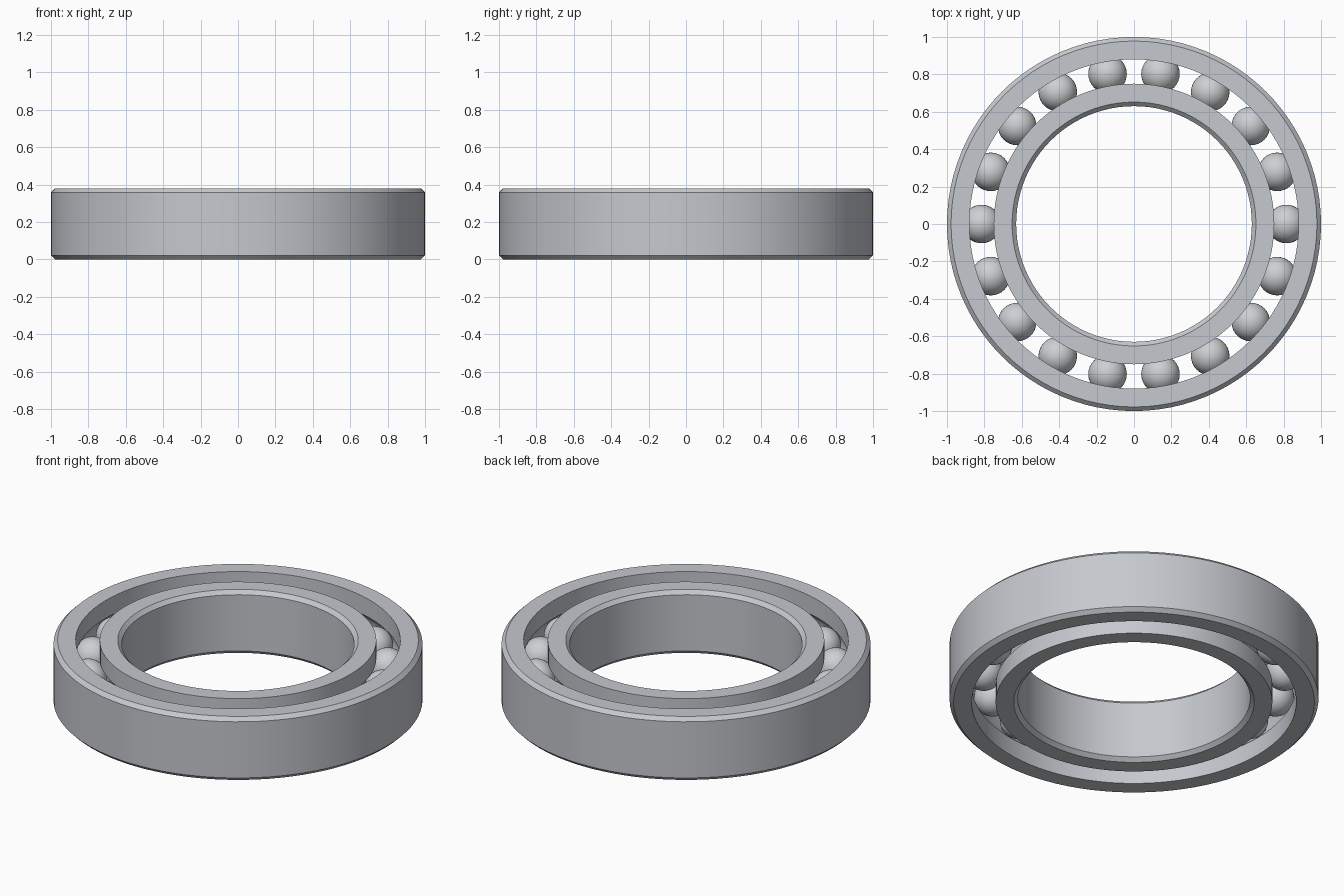
import bpy
import bmesh
import math
from mathutils import Matrix, Vector

HEIGHT = 0.38
MID = HEIGHT / 2
CHAMFER = 0.022
PITCH = 0.815          # radius of the circle through the ball centres
BALL_RADIUS = 0.103
GROOVE_RADIUS = 0.105
BALLS = 18
SEGMENTS = 96

cube = bpy.data.objects.get("Cube")
if cube:
    bpy.data.objects.remove(cube, do_unlink=True)


def make_material(name, colour):
    mat = bpy.data.materials.new(name)
    mat.use_nodes = True
    mat.diffuse_color = (*colour, 1)
    mat.node_tree.nodes["Principled BSDF"].inputs["Base Color"].default_value = (*colour, 1)
    return mat


def add_object(name, bm, mat):
    bmesh.ops.recalc_face_normals(bm, faces=bm.faces[:])
    mesh = bpy.data.meshes.new(name)
    bm.to_mesh(mesh)
    bm.free()
    mesh.materials.append(mat)
    obj = bpy.data.objects.new(name, mesh)
    bpy.context.collection.objects.link(obj)
    bpy.ops.object.select_all(action='DESELECT')
    obj.select_set(True)
    bpy.context.view_layer.objects.active = obj
    bpy.ops.object.shade_smooth_by_angle(angle=math.radians(30))
    return obj


def race_profile(plain, grooved):
    """Cross-section: chamfered plain wall, other wall with a ball groove."""
    side = 1 if grooved > plain else -1
    inset = plain + side * CHAMFER
    points = [(grooved, 0), (inset, 0), (plain, CHAMFER),
              (plain, HEIGHT - CHAMFER), (inset, HEIGHT), (grooved, HEIGHT)]
    # Circular groove arc, from its upper lip to its lower lip
    half = math.acos(abs(grooved - PITCH) / GROOVE_RADIUS)
    steps = 12
    for i in range(steps + 1):
        a = half - 2 * half * i / steps
        points.append((PITCH - side * GROOVE_RADIUS * math.cos(a),
                       MID + GROOVE_RADIUS * math.sin(a)))
    return points


def make_race(name, plain, grooved, mat):
    bm = bmesh.new()
    verts = [bm.verts.new((r, 0, z)) for r, z in race_profile(plain, grooved)]
    edges = [bm.edges.new((v, verts[(i + 1) % len(verts)])) for i, v in enumerate(verts)]
    bmesh.ops.spin(bm, geom=verts + edges, cent=(0, 0, 0), axis=(0, 0, 1),
                   angle=math.tau, steps=SEGMENTS, use_merge=True)
    bmesh.ops.remove_doubles(bm, verts=bm.verts[:], dist=0.0001)
    return add_object(name, bm, mat)


ring_steel = make_material("ring steel", (0.56, 0.58, 0.62))
ball_steel = make_material("ball steel", (0.61, 0.63, 0.65))

# Outer and inner rings
make_race("outer_ring", 1.0, 0.88, ring_steel)
make_race("inner_ring", 0.63, 0.75, ring_steel)

# Rolling balls, sharing one mesh
bm = bmesh.new()
bmesh.ops.create_uvsphere(bm, u_segments=32, v_segments=20, radius=BALL_RADIUS)
first = add_object("ball_1", bm, ball_steel)
for i in range(BALLS):
    ball = first
    if i:
        ball = first.copy()
        ball.name = f"ball_{i + 1}"
        bpy.context.collection.objects.link(ball)
    ball.location = Matrix.Rotation(math.tau * i / BALLS, 3, 'Z') @ Vector((PITCH, 0, MID))
